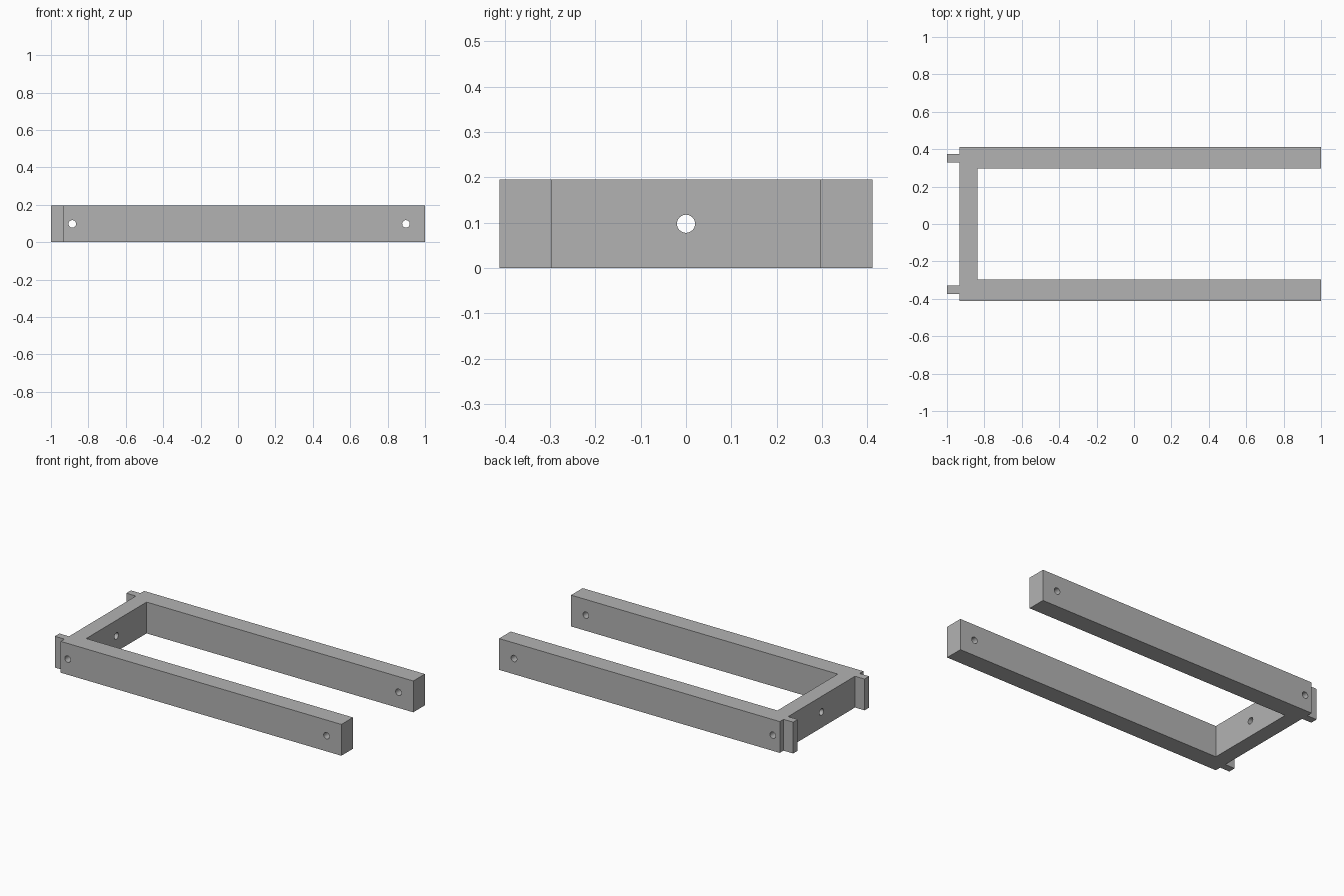
import bpy, bmesh, math

cube = bpy.data.objects.get("Cube")
if cube:
    bpy.data.objects.remove(cube, do_unlink=True)

HEIGHT, HOLE_Z, HOLE_R = 0.195, 0.0975, 0.02

grey = bpy.data.materials.new("plain grey")
grey.use_nodes = True
colour = (0.45, 0.45, 0.45, 1)
grey.diffuse_color = colour
grey.node_tree.nodes["Principled BSDF"].inputs["Base Color"].default_value = colour


def add_object(name, bm):
    mesh = bpy.data.meshes.new(name)
    bmesh.ops.recalc_face_normals(bm, faces=bm.faces)
    bm.to_mesh(mesh)
    bm.free()
    mesh.materials.append(grey)
    obj = bpy.data.objects.new(name, mesh)
    bpy.context.collection.objects.link(obj)
    return obj


# U-shaped frame with two end tabs: half outline, mirrored across y, extruded up
half = [(-0.838, 0.297), (1, 0.297), (1, 0.411), (-0.934, 0.411),
        (-0.934, 0.374), (-1, 0.374), (-1, 0.329), (-0.934, 0.329)]
outline = half + [(x, -y) for x, y in reversed(half)]
bm = bmesh.new()
base = bm.faces.new([bm.verts.new((x, y, 0)) for x, y in outline])
top = bmesh.ops.extrude_face_region(bm, geom=[base])["geom"]
bmesh.ops.translate(bm, vec=(0, 0, HEIGHT),
                    verts=[v for v in top if isinstance(v, bmesh.types.BMVert)])
frame = add_object("u_frame", bm)


# Round through-holes
def drill(name, location, rotation, depth):
    bm = bmesh.new()
    bmesh.ops.create_cone(bm, cap_ends=True, segments=32, radius1=HOLE_R,
                          radius2=HOLE_R, depth=depth)
    cutter = add_object(name, bm)
    cutter.location, cutter.rotation_euler = location, rotation
    cutter.hide_render = True
    cutter.hide_set(True)
    cut = frame.modifiers.new(name, "BOOLEAN")
    cut.operation, cut.solver, cut.object = "DIFFERENCE", "EXACT", cutter


drill("crossbar_hole_cutter", (-0.886, 0, HOLE_Z), (0, math.pi / 2, 0), 0.3)
drill("corner_hole_cutter", (-0.886, 0, HOLE_Z), (math.pi / 2, 0, 0), 1.2)
drill("arm_end_hole_cutter", (0.898, 0, HOLE_Z), (math.pi / 2, 0, 0), 1.2)

# Smooth hole walls, sharp frame edges
bpy.context.view_layer.update()
depsgraph = bpy.context.evaluated_depsgraph_get()
cut_mesh = bpy.data.meshes.new_from_object(frame.evaluated_get(depsgraph))
frame.modifiers.clear()
frame.data = cut_mesh
for obj in [o for o in bpy.data.objects if o.name.endswith("_cutter")]:
    bpy.data.objects.remove(obj, do_unlink=True)
bpy.ops.object.select_all(action="DESELECT")
frame.select_set(True)
bpy.context.view_layer.objects.active = frame
bpy.ops.object.shade_smooth_by_angle(angle=math.radians(30))
